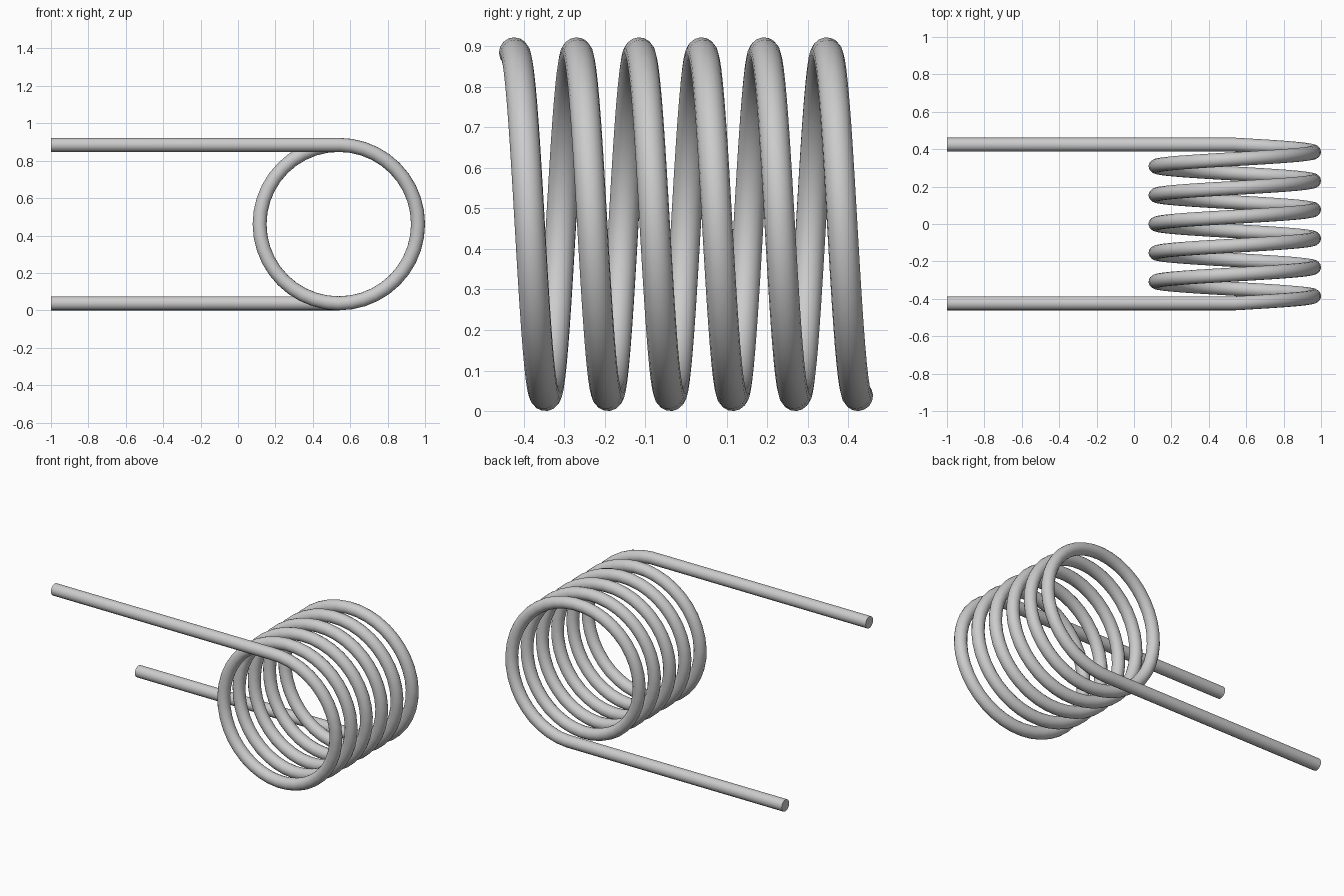
import bpy
from math import sin, cos, pi

if "Cube" in bpy.data.objects:
    bpy.data.objects.remove(bpy.data.objects["Cube"])

WIRE = 0.0375            # wire radius
COIL = 0.4235            # coil radius to wire centre
CX, CZ = 0.539, COIL + WIRE
HALF = 0.424             # half coil length along y
TURNS, STEPS = 5.5, 40   # steps per turn

# Path: top arm, helix, bottom arm
path = [(-1, -HALF, CZ + COIL)]
count = int(TURNS * STEPS)
for i in range(count + 1):
    a = 2 * pi * i / STEPS
    path.append((CX + COIL * sin(a), -HALF + 2 * HALF * i / count, CZ + COIL * cos(a)))
path.append((-1, HALF, CZ - COIL))

# Round wire swept along the path
curve = bpy.data.curves.new("torsion_spring", "CURVE")
curve.dimensions = "3D"
curve.bevel_depth = WIRE
curve.bevel_resolution = 6
curve.use_fill_caps = True
spline = curve.splines.new("POLY")
spline.points.add(len(path) - 1)
for point, co in zip(spline.points, path):
    point.co = (*co, 1)

spring = bpy.data.objects.new("torsion_spring", curve)
bpy.context.collection.objects.link(spring)
bpy.context.view_layer.objects.active = spring
spring.select_set(True)

# Mesh with smooth sides and crisp end caps
bpy.ops.object.convert(target="MESH")
bpy.ops.object.shade_smooth_by_angle(angle=pi / 5)
